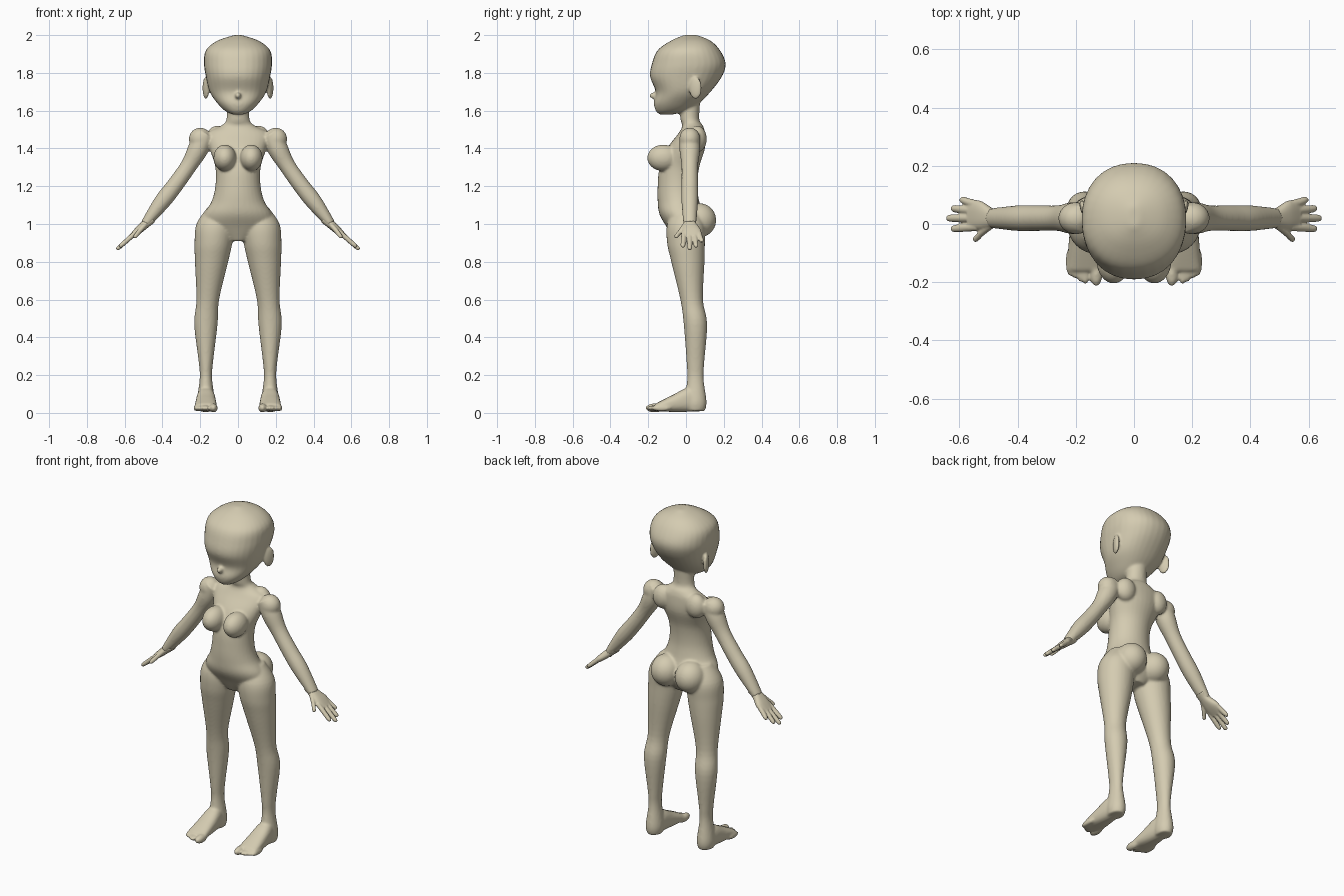
import bpy, bmesh, math
from mathutils import Vector, Matrix

if "Cube" in bpy.data.objects:
    bpy.data.objects.remove(bpy.data.objects["Cube"], do_unlink=True)

skin = bpy.data.materials.new("warm_clay")
skin.use_nodes = True
COLOUR = (.66, .6, .44, 1)
skin.diffuse_color = COLOUR
skin.node_tree.nodes["Principled BSDF"].inputs["Base Color"].default_value = COLOUR

X, Y, Z = Vector.Fill(3), Vector.Fill(3), Vector.Fill(3)
X.x = Y.y = Z.z = 1


def spline(rows, steps=5):
    """Pass a smooth curve through the rows, value by value."""
    smooth = []
    for i, (start, end) in enumerate(zip(rows, rows[1:])):
        before, after = rows[max(i - 1, 0)], rows[min(i + 2, len(rows) - 1)]
        for step in range(steps):
            t = step / steps
            smooth.append([q + t / 2 * (r - p + t * (2 * p - 5 * q + 4 * r - w + t * (3 * (q - r) + w - p)))
                           for p, q, r, w in zip(before, start, end, after)])
    return smooth + [rows[-1]]


def rounded(value, power):
    return math.copysign(abs(value) ** (2 / power), value)


def loft(target, sections, u=X, v=Y, side=1, power=2, sides=32):
    """Closed tube through sections of (x, y, z, radius along u, radius along v)."""
    rings = []
    for x, y, z, radius_u, radius_v in spline(sections):
        ring = []
        for k in range(sides):
            angle = math.tau * k / sides
            point = (Vector((x, y, z)) + u * radius_u * rounded(math.cos(angle), power)
                     + v * radius_v * rounded(math.sin(angle), power))
            point.x *= side
            ring.append(target.verts.new(point))
        rings.append(ring)
    for lower, upper in zip(rings, rings[1:]):
        for k in range(sides):
            target.faces.new((lower[k], lower[k - 1], upper[k - 1], upper[k]))
    target.faces.new(rings[0])
    target.faces.new(rings[-1])


def level(height, front, back, half_width):
    """Horizontal section on the centre line."""
    return (0, (front + back) / 2, height, half_width, (back - front) / 2)


def joint(x, y, z, radius, depth=None):
    """Section of a limb, round unless a depth is given."""
    return (x, y, z, radius, depth or radius)


def ball(target, side, x, y, z, width, depth, height, turn=0):
    place = (Matrix.Translation((x * side, y, z)) @ Matrix.Rotation(turn * side, 4, 'Z')
             @ Matrix.Diagonal((width, depth, height, 1)))
    bmesh.ops.create_uvsphere(target, u_segments=32, v_segments=20, radius=1, matrix=place)


def blend(name, source, voxel, rounds):
    """Fuse the overlapping volumes into one smooth skin."""
    bmesh.ops.recalc_face_normals(source, faces=source.faces)
    mesh = bpy.data.meshes.new(name)
    source.to_mesh(mesh)
    source.free()
    mesh.materials.append(skin)
    part = bpy.data.objects.new(name, mesh)
    bpy.context.collection.objects.link(part)
    fuse = part.modifiers.new("fuse", 'REMESH')
    fuse.mode, fuse.voxel_size, fuse.use_smooth_shade = 'VOXEL', voxel, True
    relax = part.modifiers.new("relax", 'SMOOTH')
    relax.factor, relax.iterations = .5, rounds


body = bmesh.new()

# Torso and neck, from the crotch up
loft(body, [
    level(height=.91, front=-.06, back=.06, half_width=.06),
    level(height=.98, front=-.1, back=.1, half_width=.18),
    level(height=1.05, front=-.14, back=.09, half_width=.18),
    level(height=1.12, front=-.15, back=.07, half_width=.14),
    level(height=1.2, front=-.15, back=.06, half_width=.12),
    level(height=1.3, front=-.14, back=.07, half_width=.12),
    level(height=1.4, front=-.1, back=.1, half_width=.15),
    level(height=1.48, front=-.04, back=.1, half_width=.16),
    level(height=1.52, front=-.02, back=.09, half_width=.09),
    level(height=1.56, front=-.03, back=.07, half_width=.06),
    level(height=1.7, front=-.04, back=.08, half_width=.06),
])

# Head, from the chin to the crown
loft(body, [
    level(height=1.58, front=-.14, back=-.07, half_width=.03),
    level(height=1.6, front=-.16, back=.01, half_width=.07),
    level(height=1.64, front=-.17, back=.07, half_width=.11),
    level(height=1.7, front=-.16, back=.13, half_width=.15),
    level(height=1.78, front=-.19, back=.19, half_width=.17),
    level(height=1.85, front=-.18, back=.21, half_width=.18),
    level(height=1.92, front=-.15, back=.18, half_width=.17),
    level(height=1.97, front=-.08, back=.13, half_width=.11),
    level(height=2, front=-.01, back=.06, half_width=.02),
], power=2.2)
# Nose
ball(body, 1, x=0, y=-.17, z=1.68, width=.016, depth=.025, height=.017)

arm_across = Vector((.83, 0, .55))
for side in (1, -1):
    # Ear
    ball(body, side, x=.17, y=.05, z=1.72, width=.014, depth=.036, height=.06, turn=-.35)
    # Chest, shoulder blade, seat and shoulder
    ball(body, side, x=.07, y=-.12, z=1.35, width=.06, depth=.085, height=.07)
    ball(body, side, x=.11, y=.06, z=1.45, width=.06, depth=.05, height=.07)
    ball(body, side, x=.08, y=.07, z=1.02, width=.085, depth=.09, height=.09)
    ball(body, side, x=.2, y=.02, z=1.45, width=.06, depth=.055, height=.06)
    # Arm, from shoulder to wrist
    loft(body, [
        joint(x=.17, y=.02, z=1.48, radius=.05),
        joint(x=.21, y=.02, z=1.4, radius=.055),
        joint(x=.26, y=.02, z=1.31, radius=.044),
        joint(x=.33, y=.02, z=1.21, radius=.044),
        joint(x=.4, y=.02, z=1.12, radius=.044),
        joint(x=.49, y=.02, z=1, radius=.026, depth=.034),
    ], arm_across, Y, side)
    # Leg, from hip to heel
    loft(body, [
        joint(x=.1, y=0, z=1.09, radius=.06),
        joint(x=.12, y=0, z=1, radius=.1),
        joint(x=.13, y=0, z=.9, radius=.1),
        joint(x=.14, y=.01, z=.8, radius=.088),
        joint(x=.16, y=.03, z=.6, radius=.06),
        joint(x=.17, y=.05, z=.47, radius=.062),
        joint(x=.17, y=.05, z=.27, radius=.038, depth=.047),
        joint(x=.17, y=.05, z=.18, radius=.033, depth=.043),
        joint(x=.17, y=.05, z=.06, radius=.048, depth=.059),
        joint(x=.17, y=.05, z=.01, radius=.04, depth=.05),
    ], X, Y, side)
    # Foot, from heel to ball
    loft(body, [
        joint(x=.17, y=.09, z=.045, radius=.03, depth=.036),
        joint(x=.17, y=.02, z=.07, radius=.046, depth=.064),
        joint(x=.17, y=-.07, z=.05, radius=.055, depth=.045),
        joint(x=.17, y=-.16, z=.03, radius=.06, depth=.02),
    ], X, Z, side, power=2.5)
    # Big toe and the row of small toes
    ball(body, side, x=.13, y=-.165, z=.026, width=.023, depth=.05, height=.024)
    for toe in range(4):
        ball(body, side, x=.167 + toe * .018, y=-.16 + toe * .01, z=.025,
             width=.014, depth=.05, height=.016)

blend("body", body, voxel=.007, rounds=6)

# Hands are laid out by reach from the wrist and position across the palm
wrist, along, across = Vector((.455, 0, 1.03)), Vector((.75, 0, -.66)), Vector((.66, 0, .75))


def on_hand(reach, y, thick, wide, lift=0):
    point = wrist + along * reach + across * lift
    return (point.x, y, point.z, thick, wide)


def finger(target, side, root_reach, root_y, tip_reach, tip_y, droop=0):
    """Slim digit with a rounded tip."""
    middle = (root_reach + tip_reach) / 2
    loft(target, [
        on_hand(root_reach, root_y, thick=.013, wide=.014),
        on_hand(middle, (root_y + tip_y) / 2, thick=.013, wide=.014, lift=droop / 2),
        on_hand(tip_reach - .012, tip_y, thick=.011, wide=.012, lift=droop),
        on_hand(tip_reach, tip_y, thick=.005, wide=.006, lift=droop),
    ], across, Y, side, sides=16)


for side, label in ((1, "left"), (-1, "right")):
    hand = bmesh.new()
    loft(hand, [
        on_hand(reach=0, y=.02, thick=.026, wide=.032),
        on_hand(reach=.04, y=.02, thick=.023, wide=.032),
        on_hand(reach=.1, y=.03, thick=.02, wide=.05),
        on_hand(reach=.15, y=.03, thick=.012, wide=.046),
    ], across, Y, side, power=2.4)
    # Index, middle, ring and little finger, then thumb
    finger(hand, side, root_reach=.11, root_y=-.01, tip_reach=.23, tip_y=-.016)
    finger(hand, side, root_reach=.11, root_y=.02, tip_reach=.25, tip_y=.02)
    finger(hand, side, root_reach=.11, root_y=.045, tip_reach=.23, tip_y=.053)
    finger(hand, side, root_reach=.11, root_y=.067, tip_reach=.19, tip_y=.082)
    finger(hand, side, root_reach=.04, root_y=0, tip_reach=.14, tip_y=-.05, droop=-.013)
    blend(label + "_hand", hand, voxel=.004, rounds=3)
